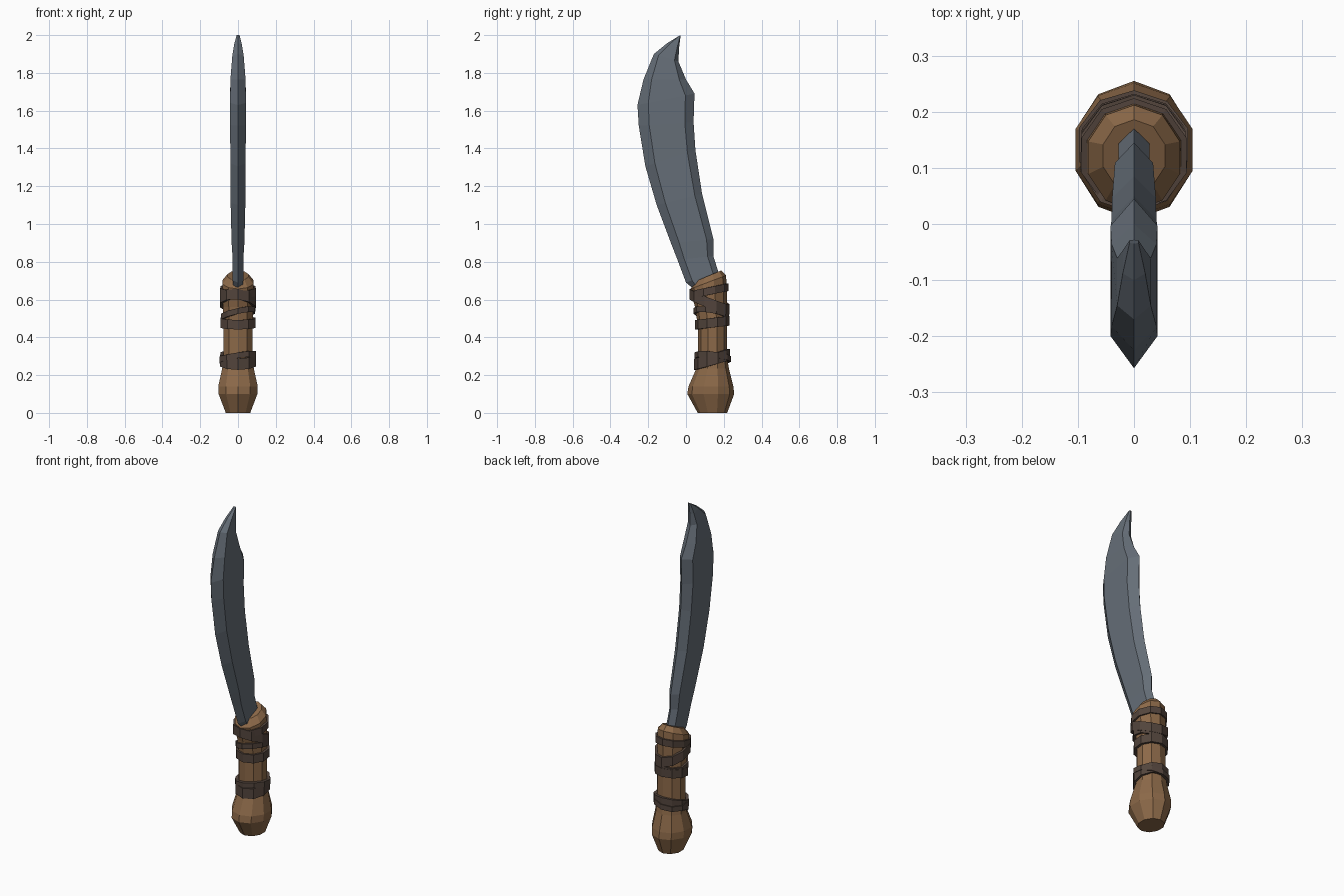
import bpy, bmesh
from math import sin, cos, pi

if "Cube" in bpy.data.objects:
    bpy.data.objects.remove(bpy.data.objects["Cube"])

SIDES = 10


def material(name, rgb):
    m = bpy.data.materials.new(name)
    m.diffuse_color = (*rgb, 1)
    m.use_nodes = True
    m.node_tree.nodes["Principled BSDF"].inputs["Base Color"].default_value = m.diffuse_color
    return m


wood = material("wood", (0.26, 0.14, 0.065))
leather = material("leather", (0.085, 0.058, 0.045))
steel = material("steel", (0.13, 0.155, 0.185))


def loft(name, rings, mat, closed=False):
    """Skin equal-length rings; cap the ends, or join last to first."""
    bm = bmesh.new()
    rows = [[bm.verts.new(p) for p in r] for r in rings]
    pairs = list(zip(rows, rows[1:]))
    if closed:
        pairs.append((rows[-1], rows[0]))
    else:
        bm.faces.new(rows[0])
        bm.faces.new(rows[-1])
    n = len(rows[0])
    for a, b in pairs:
        for i in range(n):
            j = (i + 1) % n
            bm.faces.new((a[i], a[j], b[j], b[i]))
    bmesh.ops.recalc_face_normals(bm, faces=bm.faces)
    me = bpy.data.meshes.new(name)
    bm.to_mesh(me)
    bm.free()
    ob = bpy.data.objects.new(name, me)
    bpy.context.collection.objects.link(ob)
    me.materials.append(mat)
    return ob


# Handle: z, centre y, x radius, y radius, slope of the ring towards the back
HANDLE = [
    (0.00, 0.140, 0.068, 0.078, 0),
    (0.10, 0.131, 0.108, 0.124, 0),
    (0.14, 0.132, 0.110, 0.119, 0),
    (0.235, 0.141, 0.088, 0.086, 0),
    (0.30, 0.141, 0.082, 0.076, 0),
    (0.45, 0.140, 0.082, 0.076, 0),
    (0.56, 0.132, 0.083, 0.084, 0),
    (0.64, 0.123, 0.089, 0.093, 0.15),
    (0.692, 0.118, 0.086, 0.094, 0.38),
    (0.727, 0.122, 0.058, 0.064, 0.42),
]


def handle_ring(z, cy, rx, ry, slope):
    ring = []
    for i in range(SIDES):
        a = 2 * pi * i / SIDES + pi / 2
        ring.append((rx * cos(a), cy + ry * sin(a), z + slope * ry * sin(a)))
    return ring


loft("handle", [handle_ring(*r) for r in HANDLE], wood)


def handle_size(z):
    for a, b in zip(HANDLE, HANDLE[1:]):
        if a[0] <= z <= b[0]:
            t = (z - a[0]) / (b[0] - a[0])
            return [a[k] + t * (b[k] - a[k]) for k in (1, 2, 3)]


# Leather straps: tilted rings that follow the handle
def strap(name, z, h, back_rise, side_rise, t):
    rings = []
    for i in range(SIDES):
        a = 2 * pi * i / SIDES + pi / 2
        zi = z + back_rise * sin(a) + side_rise * cos(a)
        cy, rx, ry = handle_size(zi)
        rings.append([(cos(a) * (rx + o), cy + sin(a) * (ry + o), zi + d)
                      for o, d in ((-0.012, -h / 2), (t, -h / 2),
                                   (t, h / 2), (-0.012, h / 2))])
    loft(name, rings, leather, closed=True)


strap("lower_strap", 0.283, 0.06, 0.025, 0.0, 0.015)
strap("lower_strap_cross", 0.295, 0.03, -0.01, 0.015, 0.019)
strap("middle_strap", 0.477, 0.05, 0.01, 0.0, 0.014)
strap("middle_strap_cross", 0.525, 0.03, -0.015, 0.02, 0.012)
strap("upper_strap_cross", 0.588, 0.055, -0.04, -0.01, 0.014)
strap("upper_strap", 0.645, 0.04, 0.02, 0.0, 0.01)

# Blade stations: cutting edge y, z, spine y, z, half thickness
BLADE = [
    (0.06, 0.64, 0.13, 0.66, 0.025),
    (0.00, 0.69, 0.17, 0.75, 0.028),
    (-0.045, 0.81, 0.145, 0.83, 0.028),
    (-0.08, 0.90, 0.145, 0.92, 0.034),
    (-0.155, 1.10, 0.085, 1.16, 0.039),
    (-0.215, 1.305, 0.05, 1.39, 0.040),
    (-0.25, 1.52, 0.04, 1.54, 0.042),
    (-0.257, 1.63, 0.045, 1.69, 0.042),
    (-0.225, 1.765, 0.00, 1.765, 0.040),
    (-0.17, 1.90, -0.04, 1.86, 0.030),
    (-0.10, 1.957, -0.037, 1.93, 0.020),
    (-0.035, 1.997, -0.028, 2.00, 0.008),
]


def blade_ring(ey, ez, sy, sz, w):
    def at(f, x):
        return (x, ey + f * (sy - ey), ez + f * (sz - ez))
    return [at(0, 0), at(0.19, w), at(0.84, w), at(1, 0), at(0.84, -w), at(0.19, -w)]


loft("blade", [blade_ring(*r) for r in BLADE], steel)
